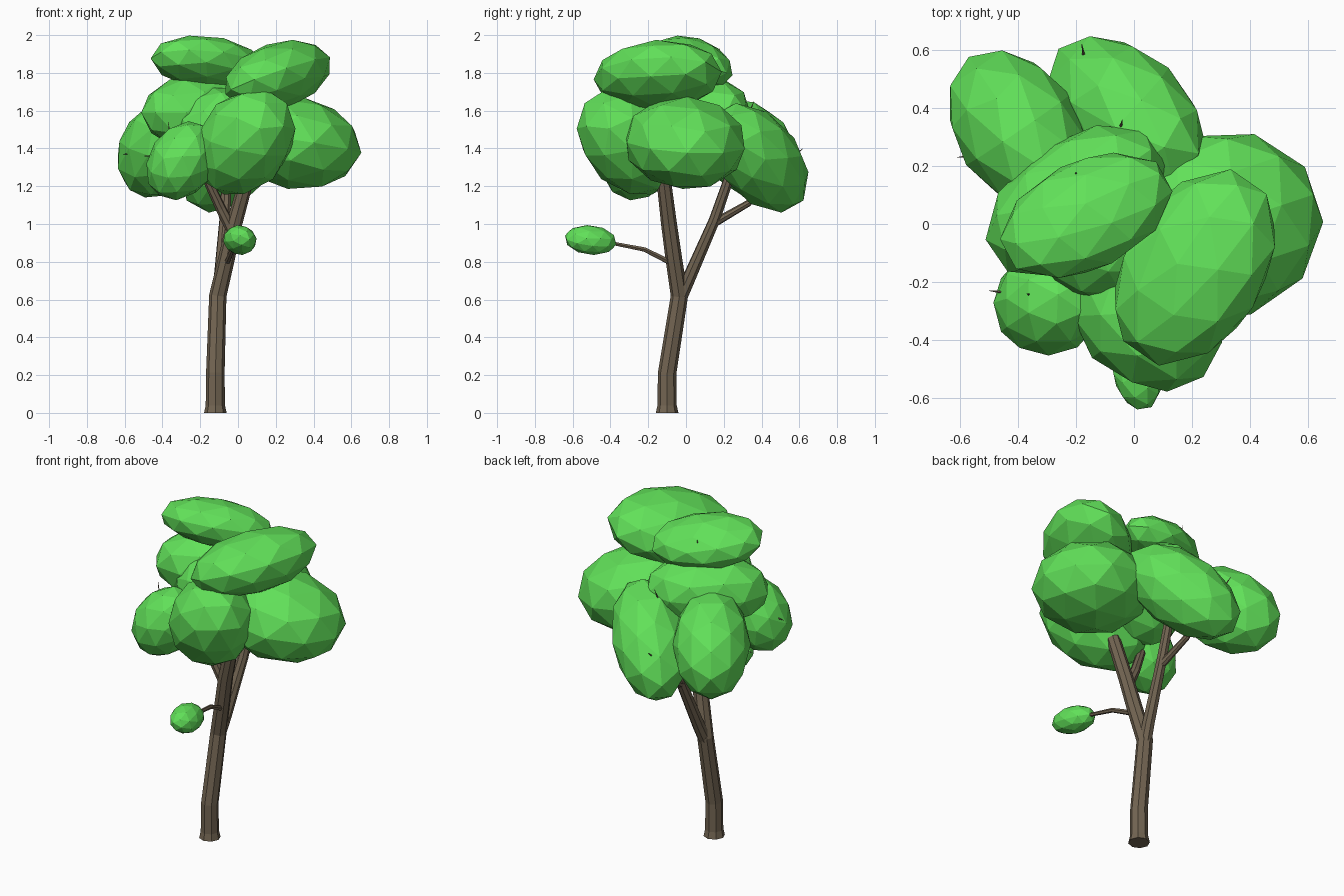
import bpy
import bmesh
from mathutils import Matrix, Vector

if "Cube" in bpy.data.objects:
    bpy.data.objects.remove(bpy.data.objects["Cube"])


def material(name, rgb):
    mat = bpy.data.materials.new(name)
    mat.use_nodes = True
    mat.diffuse_color = (*rgb, 1)
    mat.node_tree.nodes["Principled BSDF"].inputs["Base Color"].default_value = (*rgb, 1)
    return mat


LEAF = material("leaf_green", (0.12, 0.75, 0.1))
BARK = material("bark_brown", (0.17, 0.13, 0.085))


def foliage(name, centre, radii, axis, up=(0, 0, 1)):
    """Faceted ellipsoid: long side on axis, thin side towards up."""
    a = Vector(axis).normalized()
    side = Vector(up).cross(a).normalized()
    turn = Matrix((a, side, a.cross(side))).transposed().to_4x4()
    bm = bmesh.new()
    bmesh.ops.create_icosphere(bm, subdivisions=2, radius=1.03)
    bm.transform(Matrix.Translation(centre) @ turn @ Matrix.Diagonal((*radii, 1)))
    mesh = bpy.data.meshes.new(name)
    bm.to_mesh(mesh)
    bm.free()
    mesh.materials.append(LEAF)
    bpy.context.collection.objects.link(bpy.data.objects.new(name, mesh))


def branch(name, points, resolution=2):
    """Tapered faceted tube through (x, y, z, radius) points."""
    curve = bpy.data.curves.new(name, "CURVE")
    curve.dimensions = "3D"
    curve.bevel_depth = 1
    curve.bevel_resolution = resolution
    curve.use_fill_caps = True
    spline = curve.splines.new("POLY")
    spline.points.add(len(points) - 1)
    spline.use_smooth = False
    for p, (x, y, z, r) in zip(spline.points, points):
        p.co = (x, y, z, 1)
        p.radius = r
    curve.materials.append(BARK)
    obj = bpy.data.objects.new(name, curve)
    bpy.context.collection.objects.link(obj)
    bpy.ops.object.select_all(action="DESELECT")
    obj.select_set(True)
    bpy.context.view_layer.objects.active = obj
    bpy.ops.object.convert(target="MESH")


# Trunk and limbs
branch("trunk", [(-0.12, -0.1, 0, 0.06), (-0.12, -0.1, 0.04, 0.051), (-0.12, -0.1, 0.21, 0.049),
                 (-0.107, -0.035, 0.62, 0.046), (-0.06, -0.065, 0.82, 0.044),
                 (-0.02, -0.09, 1.0, 0.042), (0.05, -0.12, 1.25, 0.038)])
branch("back_limb", [(-0.107, -0.035, 0.6, 0.038), (-0.095, 0.01, 0.7, 0.036),
                     (-0.07, 0.15, 1.02, 0.03), (-0.06, 0.23, 1.25, 0.027)])
branch("back_fork", [(-0.07, 0.14, 1.0, 0.023), (-0.1, 0.33, 1.11, 0.018), (-0.12, 0.4, 1.2, 0.014)])
branch("side_fork", [(-0.03, -0.09, 0.96, 0.03), (-0.09, -0.1, 1.08, 0.028), (-0.17, -0.14, 1.25, 0.024)])
branch("low_twig", [(-0.06, -0.07, 0.79, 0.016), (-0.03, -0.22, 0.865, 0.013), (0, -0.4, 0.9, 0.01)], 1)

# Foliage clumps
foliage("crown_top", (-0.165, 0.03, 1.855), (0.31, 0.19, 0.13), (0.85, 0.42, -0.12), (0.1, 0.35, 0.9))
foliage("crown_upper_side", (0.21, -0.15, 1.785), (0.36, 0.25, 0.17), (0.52, 0.83, 0.13), (-0.36, 0.1, 1))
foliage("crown_side", (0.3, -0.005, 1.43), (0.35, 0.315, 0.24), (0.9, 0.3, -0.15))
foliage("crown_front", (0.035, -0.3, 1.435), (0.33, 0.235, 0.24), (0.45, -0.5, 0.55))
foliage("crown_front_corner", (-0.295, -0.27, 1.335), (0.22, 0.18, 0.17), (0.55, 0.1, 0.8), (1, 0, 0))
foliage("crown_back_corner", (-0.4, 0.325, 1.4), (0.32, 0.21, 0.23), (-0.42, 0.62, -0.5))
foliage("crown_back", (-0.025, 0.385, 1.35), (0.365, 0.205, 0.21), (-0.45, 0.42, -0.5))
foliage("crown_middle", (-0.2, 0.08, 1.59), (0.34, 0.21, 0.2), (0.8, 0.55, 0))
foliage("crown_core", (-0.09, -0.05, 1.49), (0.25, 0.22, 0.23), (1, 0, 0.2))
foliage("low_clump", (0.01, -0.505, 0.915), (0.137, 0.085, 0.075), (0.2, -1, 0.1), (0.4, 0, 1))

# Twig tips poking through the foliage
tips = [((-0.35, -0.25, 1.42), (-0.37, -0.24, 1.54)), ((-0.42, -0.24, 1.36), (-0.5, -0.23, 1.36)),
        ((-0.52, 0.24, 1.37), (-0.61, 0.23, 1.37)), ((-0.17, 0.56, 1.35), (-0.18, 0.62, 1.4)),
        ((-0.05, 0.32, 1.55), (-0.04, 0.36, 1.65)), ((-0.2, 0.16, 1.86), (-0.2, 0.18, 1.93))]
for i, (start, end) in enumerate(tips):
    branch(f"twig_tip_{i + 1}", [(*start, 0.008), (*end, 0.001)], 0)
